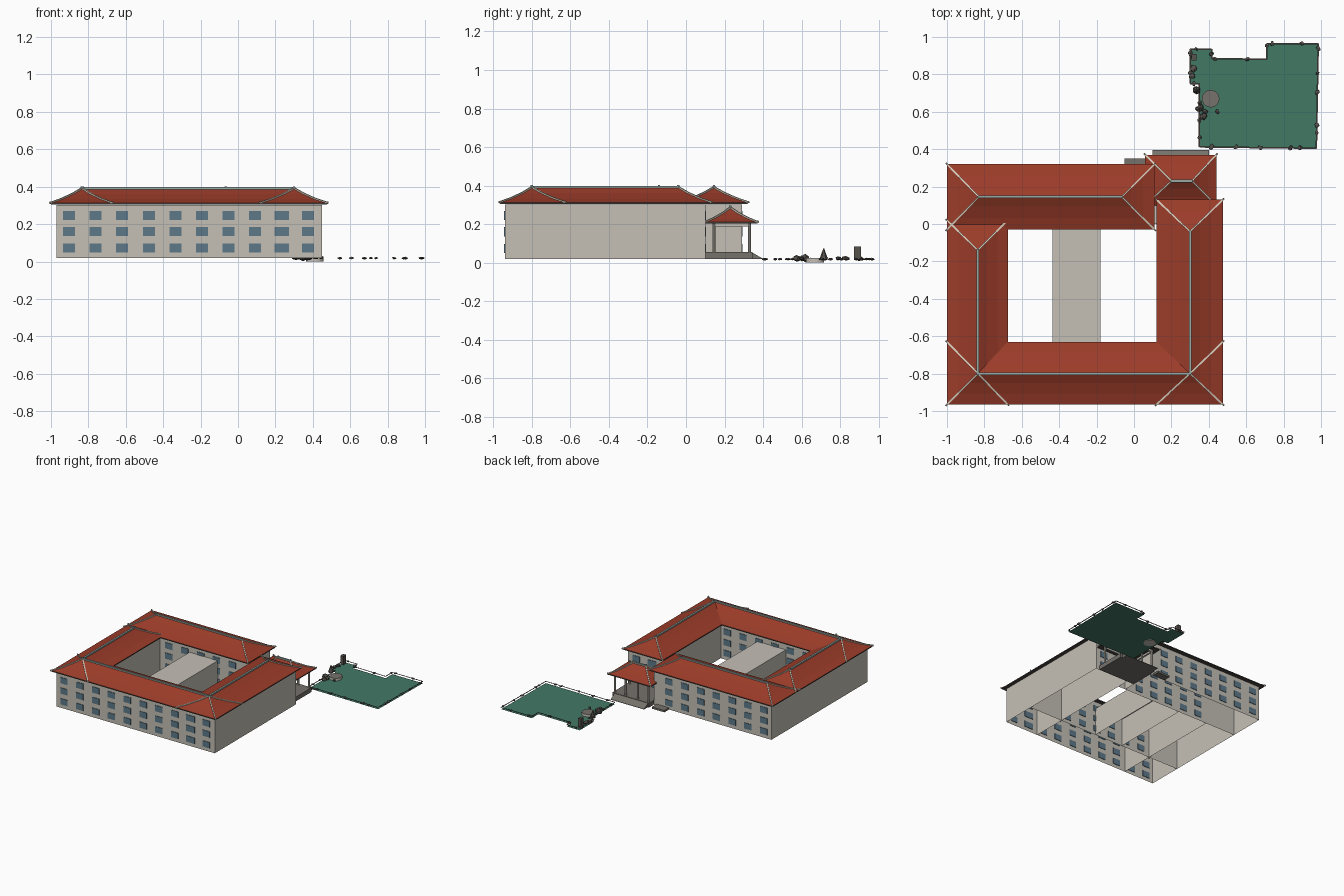
import bpy, bmesh, math, random
from mathutils import Vector, Matrix

random.seed(4)
cube = bpy.data.objects.get("Cube")
if cube:
    bpy.data.objects.remove(cube, do_unlink=True)


def material(name, rgb):
    m = bpy.data.materials.new(name)
    m.use_nodes = True
    m.diffuse_color = (*rgb, 1)
    m.node_tree.nodes["Principled BSDF"].inputs["Base Color"].default_value = (*rgb, 1)
    return m


PLASTER = material("pale plaster", (0.56, 0.53, 0.47))
TILE = material("red roof tile", (0.33, 0.045, 0.022))
GLASS = material("blue window glass", (0.11, 0.19, 0.25))
WATER = material("green water", (0.055, 0.19, 0.13))
RIDGE = material("grey green ridge", (0.32, 0.40, 0.37))
HIP = material("cream hip trim", (0.68, 0.62, 0.52))
STONE = material("grey stone", (0.18, 0.165, 0.145))
ROCK = material("dark rock", (0.095, 0.085, 0.075))
EAVE = material("dark eave", (0.07, 0.06, 0.055))


def finish(name, bm, *mats):
    mesh = bpy.data.meshes.new(name)
    bm.to_mesh(mesh)
    bm.free()
    for m in mats:
        mesh.materials.append(m)
    ob = bpy.data.objects.new(name, mesh)
    bpy.context.collection.objects.link(ob)
    return ob


def add_box(bm, x0, x1, y0, y1, z0, z1):
    mid = Vector((x0 + x1, y0 + y1, z0 + z1)) / 2
    size = Matrix.Diagonal((x1 - x0, y1 - y0, z1 - z0, 1))
    return bmesh.ops.create_cube(bm, size=1, matrix=Matrix.Translation(mid) @ size)["verts"]


def box(name, mat, *bounds):
    bm = bmesh.new()
    add_box(bm, *bounds)
    return finish(name, bm, mat)


def hall(name, x0, x1, y0, y1, top):
    """Open-bottomed shell of walls and ceiling."""
    bm = bmesh.new()
    add_box(bm, x0, x1, y0, y1, GROUND, top)
    floor = [f for f in bm.faces if f.normal.z < -0.5]
    bmesh.ops.delete(bm, geom=floor, context='FACES')
    return finish(name, bm, PLASTER)


def add_bar(bm, a, b, width, height):
    """Rectangular bar laid from a to b."""
    a, b = Vector(a), Vector(b)
    turn = (b - a).to_track_quat('X', 'Z').to_matrix().to_4x4()
    size = Matrix.Diagonal(((b - a).length, width, height, 1))
    bmesh.ops.create_cube(bm, size=1, matrix=Matrix.Translation((a + b) / 2) @ turn @ size)


def hip_roof(name, eaves, ridge, z0, z1):
    """Sagging hip roof with dark eaves, hip trim and ridge bar."""
    x0, x1, y0, y1 = eaves
    rx0, rx1, ry0, ry1 = ridge
    bm = bmesh.new()
    rings = []
    for t, rise in ((0, -0.008), (0, 0), (0.35, 0.27), (0.7, 0.62), (1, 1)):
        z = z0 + rise * (z1 - z0) if rise >= 0 else z0 + rise
        ax, bx = x0 + (rx0 - x0) * t, x1 + (rx1 - x1) * t
        ay, by = y0 + (ry0 - y0) * t, y1 + (ry1 - y1) * t
        rings.append([bm.verts.new((x, y, z))
                      for x, y in ((ax, ay), (bx, ay), (bx, by), (ax, by))])
    paths = [[ring[i].co.copy() for ring in rings[1:]] for i in range(4)]
    for k, (low, high) in enumerate(zip(rings, rings[1:])):
        for i in range(4):
            j = (i + 1) % 4
            f = bm.faces.new((low[i], low[j], high[j], high[i]))
            f.material_index = 0 if k else 1
    bm.faces.new(reversed(rings[0])).material_index = 1
    bmesh.ops.remove_doubles(bm, verts=bm.verts[:], dist=0.0005)
    finish(name, bm, TILE, EAVE)

    bm = bmesh.new()
    for path in paths:
        for a, b in zip(path, path[1:]):
            add_bar(bm, a, b, 0.009, 0.012)
        # upturned corner tip
        out = (path[0] - path[1]).normalized()
        add_bar(bm, path[0], path[0] + Vector((out.x, out.y, 0.4)) * 0.008, 0.009, 0.01)
    finish(name + "_hip_trim", bm, HIP)
    bm = bmesh.new()
    a, b = Vector((rx0, ry0, z1)), Vector((rx1, ry1, z1))
    add_bar(bm, a, b, 0.014, 0.014)
    for p in (a, b):
        add_box(bm, p.x - 0.006, p.x + 0.006, p.y - 0.006, p.y + 0.006, z1 - 0.005, z1 + 0.012)
    finish(name + "_ridge", bm, RIDGE)


GROUND, WALL_TOP, EAVE_Z, RIDGE_Z = 0.02, 0.303, 0.313, 0.39

# Four wings round the courtyard, and the hall crossing it
hall("front_wing", -0.97, 0.45, -0.94, -0.66, WALL_TOP)
hall("right_side_wing", -0.97, -0.70, -0.94, 0.0, WALL_TOP)
hall("left_side_wing", 0.15, 0.45, -0.94, 0.10, WALL_TOP)
hall("back_wing", -0.97, 0.085, 0.0, 0.29, WALL_TOP)
hall("courtyard_hall", -0.435, -0.18, -0.66, 0.0, 0.245)
hall("corner_link", 0.085, 0.15, 0.0, 0.10, WALL_TOP)

hip_roof("front_roof", (-1, 0.475, -0.965, -0.63), (-0.835, 0.30, -0.80, -0.80), EAVE_Z, RIDGE_Z)
hip_roof("right_side_roof", (-1, -0.675, -0.965, 0.02), (-0.835, -0.835, -0.80, -0.14), EAVE_Z, RIDGE_Z)
hip_roof("left_side_roof", (0.12, 0.475, -0.965, 0.13), (0.30, 0.30, -0.80, -0.04), EAVE_Z, RIDGE_Z)
hip_roof("back_roof", (-1, 0.11, -0.03, 0.32), (-0.83, -0.065, 0.145, 0.145), EAVE_Z, RIDGE_Z)

# Windows, three storeys on each long wall
columns = [-0.903 + 0.142 * i for i in range(10)]
bm = bmesh.new()
for wall_y, low, high in ((-0.94, -1, 1), (-0.66, -0.7, 0.15), (0.0, -0.7, 0.0),
                          (0.29, -1, 0.0), (0.10, 0.15, 1)):
    for i, x in enumerate(columns):
        if low < x < high:
            half = 0.039 if i == 8 else 0.032
            for z in (0.073, 0.16, 0.245):
                add_box(bm, x - half, x + half, wall_y - 0.004, wall_y + 0.004, z - 0.024, z + 0.024)
finish("windows", bm, GLASS)

# Entrance pavilion at the back corner
hip_roof("pavilion_roof", (0.06, 0.44, 0.10, 0.37), (0.20, 0.31, 0.23, 0.23), 0.21, 0.285)
box("pavilion_base", STONE, 0.09, 0.42, 0.10, 0.345, GROUND, 0.055)
bm = bmesh.new()
for v in add_box(bm, 0.10, 0.40, 0.345, 0.395, GROUND, 0.052):
    if v.co.y > 0.37 and v.co.z > 0.03:
        v.co.z = GROUND + 0.003
finish("entrance_ramp", bm, STONE)
box("side_step", STONE, -0.05, 0.06, 0.29, 0.35, GROUND, 0.035)
bm = bmesh.new()
for x in (0.105, 0.20, 0.31, 0.405):
    for y in (0.145, 0.33):
        if y > 0.2 or x in (0.105, 0.405):
            bmesh.ops.create_cone(bm, cap_ends=True, segments=10, radius1=0.008, radius2=0.008,
                                  depth=0.15, matrix=Matrix.Translation((x, y, 0.13)))
finish("pavilion_columns", bm, PLASTER)
bm = bmesh.new()
for y in (0.145, 0.33):
    add_box(bm, 0.10, 0.41, y - 0.006, y + 0.006, 0.188, 0.204)
for x in (0.105, 0.405):
    add_box(bm, x - 0.006, x + 0.006, 0.145, 0.33, 0.188, 0.204)
finish("pavilion_beams", bm, PLASTER)

# Pond and its thin raised rim
outline = [(0.30, 0.935), (0.415, 0.935), (0.415, 0.885), (0.71, 0.88), (0.71, 0.965),
           (0.985, 0.965), (0.975, 0.405), (0.35, 0.412), (0.35, 0.75), (0.30, 0.75)]
bm = bmesh.new()
face = bm.faces.new([bm.verts.new((x, y, 0.004)) for x, y in reversed(outline)])
finish("pond_water", bm, WATER)
bm = bmesh.new()
edges = list(zip(outline, outline[1:] + outline[:1]))
for a, b in edges:
    add_bar(bm, (*a, 0.019), (*b, 0.019), 0.008, 0.001)
finish("pond_rim", bm, ROCK)


def add_rock(bm, x, y, z, r, height):
    spin = Matrix.Rotation(random.uniform(0, 6), 4, 'Z')
    shape = Matrix.Diagonal((r, r * random.uniform(0.6, 0.9), height, 1))
    made = bmesh.ops.create_icosphere(bm, subdivisions=1, radius=1,
                                      matrix=Matrix.Translation((x, y, z)) @ spin @ shape)
    for v in made["verts"]:
        v.co += Vector([random.uniform(-0.15, 0.15) * s for s in (r, r, height)])


# Rocks along the rim, larger ones by the round platform
bm = bmesh.new()
for a, b in edges:
    a, b = Vector(a), Vector(b)
    count = max(1, round((b - a).length / 0.12))
    for i in range(count):
        p = a.lerp(b, (i + random.uniform(0.1, 0.9)) / count)
        add_rock(bm, p.x, p.y, 0.018, random.uniform(0.012, 0.018), 0.007)
for x, y, r, h in ((0.32, 0.83, 0.022, 0.012), (0.33, 0.72, 0.02, 0.012), (0.35, 0.62, 0.028, 0.022),
                   (0.37, 0.575, 0.022, 0.018), (0.31, 0.79, 0.02, 0.01), (0.445, 0.60, 0.014, 0.01),
                   (0.38, 0.60, 0.018, 0.016), (0.31, 0.90, 0.018, 0.014)):
    add_rock(bm, x, y, 0.022, r, h)
bmesh.ops.create_cone(bm, cap_ends=True, segments=6, radius1=0.022, radius2=0.003, depth=0.055,
                      matrix=Matrix.Translation((0.335, 0.715, 0.045)))
add_box(bm, 0.308, 0.335, 0.873, 0.908, 0.015, 0.083)
finish("pond_rocks", bm, ROCK)

# Round stone platform
bm = bmesh.new()
bmesh.ops.create_cone(bm, cap_ends=True, segments=20, radius1=0.047, radius2=0.047, depth=0.024,
                      matrix=Matrix.Translation((0.41, 0.67, 0.012)))
for f in bm.faces:
    f.material_index = 1 if f.normal.z > 0.5 else 0
finish("round_platform", bm, PLASTER, STONE)
